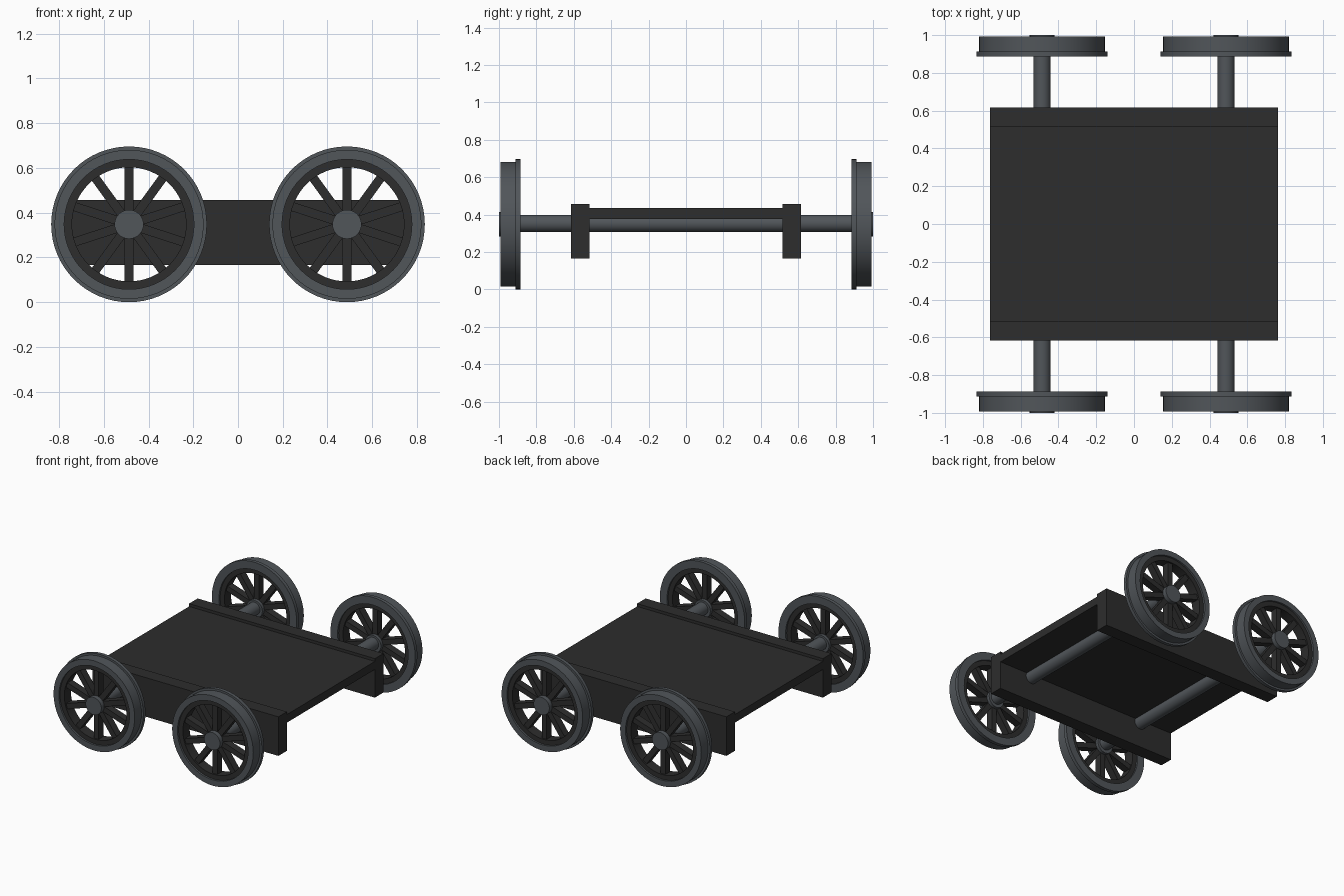
import bpy, bmesh, math
from mathutils import Matrix

if "Cube" in bpy.data.objects:
    bpy.data.objects.remove(bpy.data.objects["Cube"])


def material(name, rgb):
    m = bpy.data.materials.new(name)
    m.diffuse_color = (*rgb, 1)
    m.use_nodes = True
    m.node_tree.nodes["Principled BSDF"].inputs["Base Color"].default_value = m.diffuse_color
    return m


STEEL = material("steel grey", (0.082, 0.092, 0.102))
BLACK = material("soft black", (0.026, 0.026, 0.026))
AXLE_X, AXLE_Z = 0.487, 0.348


def finish(name, bm, mat, loc, smooth=True):
    bmesh.ops.recalc_face_normals(bm, faces=bm.faces)
    me = bpy.data.meshes.new(name)
    bm.to_mesh(me)
    bm.free()
    me.materials.append(mat)
    ob = bpy.data.objects.new(name, me)
    ob.location = loc
    bpy.context.collection.objects.link(ob)
    if smooth:
        bpy.ops.object.select_all(action='DESELECT')
        ob.select_set(True)
        bpy.context.view_layer.objects.active = ob
        bpy.ops.object.shade_smooth_by_angle(angle=math.radians(30))
    return ob


def box(name, size, loc, mat):
    bm = bmesh.new()
    bmesh.ops.create_cube(bm, size=1, matrix=Matrix.Diagonal((*size, 1)))
    return finish(name, bm, mat, loc, False)


def lathe(name, profile, loc, mat, side=1, segments=48):
    """Spin a closed (radius, y) outline around the y axis."""
    bm = bmesh.new()
    rings = []
    for i in range(segments):
        a = math.tau * i / segments
        rings.append([bm.verts.new((r * math.sin(a), side * y, r * math.cos(a)))
                      for r, y in profile])
    n = len(profile)
    for i in range(segments):
        p, q = rings[i], rings[(i + 1) % segments]
        for k in range(n):
            bm.faces.new((p[k], p[(k + 1) % n], q[(k + 1) % n], q[k]))
    return finish(name, bm, mat, loc)


def cylinder(name, radius, y0, y1, loc, mat, segments=32):
    bm = bmesh.new()
    m = Matrix.Translation((0, (y0 + y1) / 2, 0)) @ Matrix.Rotation(math.pi / 2, 4, 'X')
    bmesh.ops.create_cone(bm, cap_ends=True, segments=segments, radius1=radius,
                          radius2=radius, depth=abs(y1 - y0), matrix=m)
    return finish(name, bm, mat, loc)


# Tyre with a wider flange on the inner side, and the dark rim inside it
TYRE = [(0.29, 0.886), (0.348, 0.886), (0.348, 0.912),
        (0.333, 0.912), (0.333, 0.992), (0.29, 0.992)]
RIM = [(0.255, 0.9), (0.2905, 0.9), (0.2905, 0.978), (0.255, 0.978)]


def wheel(x, side):
    loc = (x, 0, AXLE_Z)
    lathe("wheel_tyre", TYRE, loc, STEEL, side, 64)
    lathe("wheel_rim", RIM, loc, BLACK, side, 64)
    cylinder("wheel_hub", 0.065, side * 0.888, side * 1.0, loc, STEEL)
    # Ten straight spokes from hub to rim
    bm = bmesh.new()
    for i in range(10):
        m = (Matrix.Rotation(math.tau * i / 10, 4, 'Y')
             @ Matrix.Translation((0, side * 0.939, 0.155))
             @ Matrix.Diagonal((0.04, 0.055, 0.21, 1)))
        bmesh.ops.create_cube(bm, size=1, matrix=m)
    finish("wheel_spokes", bm, BLACK, loc, False)


# Wheelsets
for x in (-AXLE_X, AXLE_X):
    cylinder("axle", 0.046, -0.9, 0.9, (x, 0, AXLE_Z + 0.004), STEEL)
    for side in (-1, 1):
        wheel(x, side)

# Chassis: flat deck between two side beams
box("deck", (1.526, 1.034, 0.06), (0, 0, 0.405), BLACK)
for side in (-1, 1):
    box("side_beam", (1.526, 0.1, 0.29), (0, side * 0.566, 0.311), BLACK)
